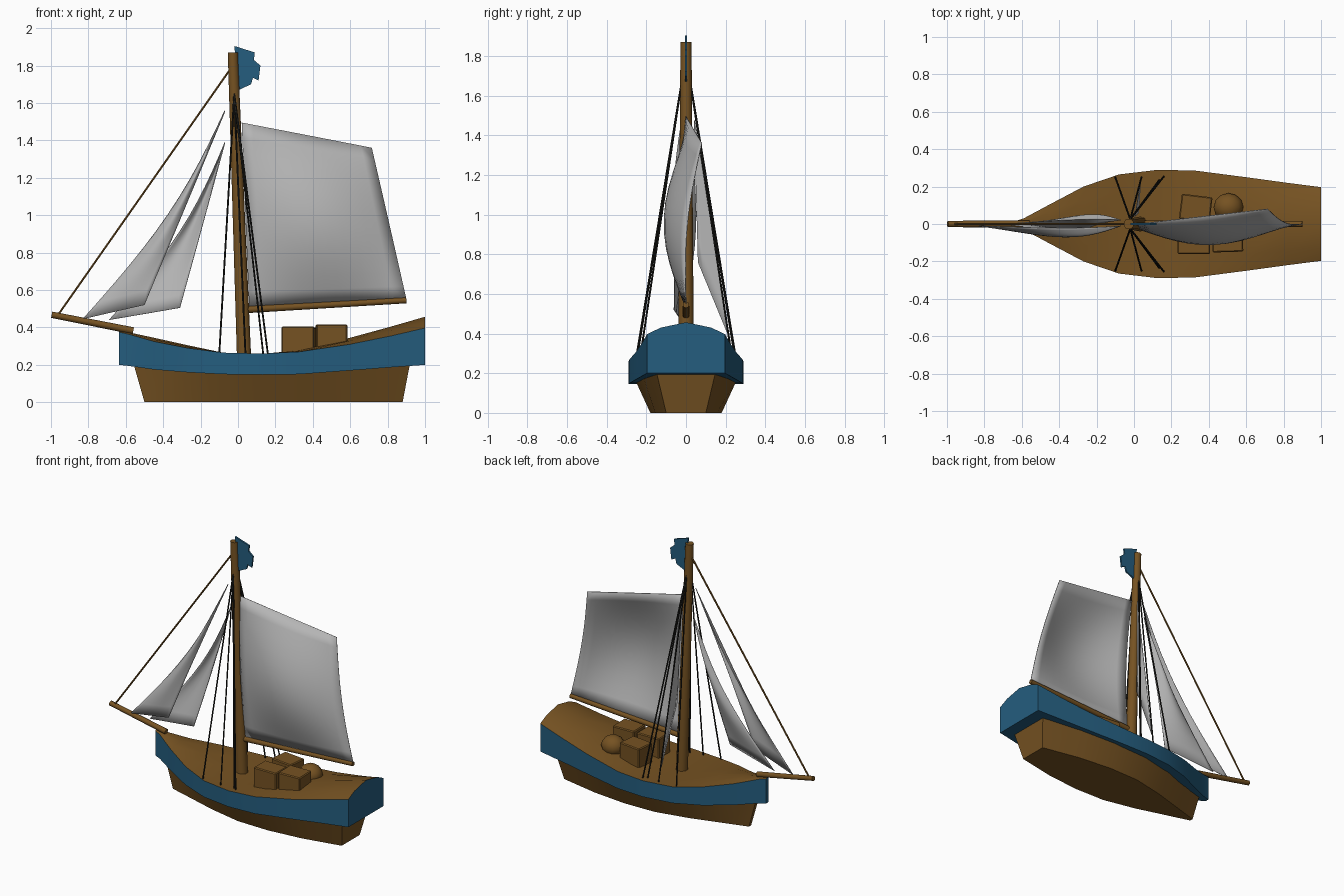
import bpy, bmesh, math
from mathutils import Vector

if "Cube" in bpy.data.objects:
    bpy.data.objects.remove(bpy.data.objects["Cube"])


def material(name, rgb):
    m = bpy.data.materials.new(name)
    m.diffuse_color = (*rgb, 1)
    m.use_nodes = True
    m.node_tree.nodes["Principled BSDF"].inputs["Base Color"].default_value = m.diffuse_color
    return m


WOOD = material("wood_brown", (0.18, 0.085, 0.016))
BLUE = material("hull_blue", (0.018, 0.11, 0.21))
CLOTH = material("sail_grey", (0.46, 0.46, 0.46))
ROPE = material("rope_dark", (0.012, 0.012, 0.010))


def make(name, bm, mats, angle=30):
    bmesh.ops.recalc_face_normals(bm, faces=bm.faces[:])
    me = bpy.data.meshes.new(name)
    bm.to_mesh(me)
    bm.free()
    for m in mats:
        me.materials.append(m)
    for p in me.polygons:
        p.use_smooth = True
    me.set_sharp_from_angle(angle=math.radians(angle))
    ob = bpy.data.objects.new(name, me)
    bpy.context.collection.objects.link(ob)
    return ob


def loft(bm, loops):
    """Skin closed loops of points and cap both ends."""
    rings = [[bm.verts.new(p) for p in lp] for lp in loops]
    n = len(rings[0])
    for a, b in zip(rings, rings[1:]):
        for i in range(n):
            j = (i + 1) % n
            bm.faces.new((a[i], a[j], b[j], b[i]))
    bm.faces.new(rings[0])
    bm.faces.new(rings[-1])


def spar(name, a, b, r1, r2, mat, sides=8):
    a, b = Vector(a), Vector(b)
    bm = bmesh.new()
    bmesh.ops.create_cone(bm, cap_ends=True, segments=sides, radius1=r1, radius2=r2,
                          depth=(b - a).length)
    ob = make(name, bm, [mat], 50)
    ob.location = (a + b) / 2
    ob.rotation_mode = 'QUATERNION'
    ob.rotation_quaternion = Vector((0, 0, 1)).rotation_difference(b - a)
    return ob


def sail(name, head_a, head_b, foot_a, foot_b, belly, luff_sag=0.0, n=12):
    """Bilinear cloth patch bulging in y, optionally sagging along its leading edge."""
    ha, hb, fa, fb = map(Vector, (head_a, head_b, foot_a, foot_b))
    bm = bmesh.new()
    g = []
    for i in range(n + 1):
        v = i / n
        row = []
        for j in range(n + 1):
            u = j / n
            p = ha.lerp(hb, u).lerp(fa.lerp(fb, u), v)
            p.y += belly * math.sin(math.pi * v) * (0.25 + 0.75 * math.sin(math.pi * u))
            p.x += luff_sag * math.sin(math.pi * v) * (1 - u)
            row.append(bm.verts.new(p))
        g.append(row)
    for i in range(n):
        for j in range(n):
            bm.faces.new((g[i][j], g[i][j + 1], g[i + 1][j + 1], g[i + 1][j]))
    bmesh.ops.remove_doubles(bm, verts=bm.verts[:], dist=1e-5)
    ob = make(name, bm, [CLOTH], 60)
    mod = ob.modifiers.new("thickness", 'SOLIDIFY')
    mod.thickness, mod.offset = 0.004, 0
    return ob


# Upper hull: x, half width, band bottom, band top, deck camber
STATIONS = [(-0.635, 0.015, 0.20, 0.375, 0.005), (-0.59, 0.03, 0.195, 0.365, 0.01),
            (-0.45, 0.105, 0.175, 0.325, 0.02), (-0.27, 0.20, 0.16, 0.29, 0.015),
            (-0.08, 0.265, 0.15, 0.265, 0.0), (0.13, 0.29, 0.147, 0.26, -0.005),
            (0.33, 0.285, 0.15, 0.27, 0.01), (0.6, 0.25, 0.17, 0.31, 0.035),
            (0.82, 0.22, 0.187, 0.355, 0.05), (1.0, 0.197, 0.20, 0.397, 0.06)]
bm = bmesh.new()
loft(bm, [[(x, -w, zb), (x, -w, zt), (x, -0.65 * w, zt + 0.55 * c), (x, 0, zt + c),
           (x, 0.65 * w, zt + 0.55 * c), (x, w, zt), (x, w, zb)]
          for x, w, zb, zt, c in STATIONS])
hull = make("upper_hull_and_deck", bm, [BLUE, WOOD])
for p in hull.data.polygons:
    if p.normal.z > 0.6:
        p.material_index = 1

# Lower hull: tapers inward to a flat bottom
LOWER = [(0.0, 0.015, 0.012), (0.12, 0.09, 0.06), (0.28, 0.19, 0.125), (0.45, 0.25, 0.175),
         (0.62, 0.255, 0.18), (0.8, 0.215, 0.155), (1.0, 0.15, 0.10)]
bm = bmesh.new()
loops = []
for t, wt, wb in LOWER:
    xt, xb = -0.56 + 1.48 * t, -0.5 + 1.38 * t
    z = 0.16 + 0.05 * (2 * t - 1) ** 2
    loops.append([(xb, -wb, 0), (xt, -wt, z), (xt, wt, z), (xb, wb, 0)])
loft(bm, loops)
make("lower_hull", bm, [WOOD])

# Spars
spar("mast", (0.033, 0, 0.22), (-0.028, 0, 1.87), 0.04, 0.028, WOOD, 10)
spar("bowsprit", (-0.56, 0, 0.382), (-0.996, 0, 0.468), 0.019, 0.017, WOOD)
spar("boom", (0.04, 0, 0.495), (0.9, 0, 0.545), 0.019, 0.016, WOOD)
spar("forestay", (-0.035, 0, 1.79), (-0.96, 0, 0.47), 0.006, 0.006, WOOD, 6)

# Shrouds, mirrored on both sides
for s, side in ((-1, "front"), (1, "back")):
    for i, (x, y, z) in enumerate(((-0.10, 0.25, 0.26), (0.04, 0.25, 0.255),
                                   (0.135, 0.235, 0.255), (0.16, 0.255, 0.255))):
        spar(f"shroud_{side}_{i + 1}", (-0.02, s * 0.025, 1.65), (x, s * y, z),
             0.005, 0.005, ROPE, 6)

# Sails
sail("main_sail", (0.02, 0.0, 1.495), (0.715, 0.08, 1.36), (0.06, 0, 0.51), (0.9, 0, 0.553), -0.13)
sail("outer_jib", (-0.07, -0.01, 1.56), (-0.072, -0.01, 1.55), (-0.83, -0.01, 0.445),
     (-0.50, -0.06, 0.52), -0.045, 0.075)
sail("inner_jib", (-0.07, 0.02, 1.39), (-0.072, 0.02, 1.38), (-0.69, 0.0, 0.44),
     (-0.31, -0.05, 0.505), 0.05, 0.07)
sail("furled_side_sail", (0.005, 0.04, 1.48), (0.006, 0.045, 1.47), (0.025, 0.06, 0.76),
     (0.035, 0.225, 0.36), 0.0, 0.0, 6)

# Pennant with a ragged end
bm = bmesh.new()
outline = [(-0.02, 1.905), (0.09, 1.87), (0.085, 1.83), (0.12, 1.80), (0.11, 1.72),
           (0.08, 1.735), (0.07, 1.70), (0.005, 1.67)]
loft(bm, [[(x, y, z) for x, z in outline] for y in (-0.006, 0.006)])
make("pennant", bm, [BLUE])

# Cargo crates
for i, (x, y, sx, sy, top, rot) in enumerate(((0.32, -0.095, 0.175, 0.13, 0.405, 0.0),
                                              (0.50, -0.08, 0.165, 0.14, 0.415, 0.03),
                                              (0.33, 0.085, 0.165, 0.135, 0.40, -0.12))):
    bm = bmesh.new()
    bmesh.ops.create_cube(bm, size=1)
    bmesh.ops.scale(bm, vec=(sx, sy, top - 0.25), verts=bm.verts[:])
    bmesh.ops.bevel(bm, geom=bm.edges[:], offset=0.006, segments=1, affect='EDGES')
    crate = make(f"crate_{i + 1}", bm, [WOOD])
    crate.location = (x, y, (top + 0.25) / 2)
    crate.rotation_euler.z = rot

# Cargo sack
bm = bmesh.new()
bmesh.ops.create_uvsphere(bm, u_segments=12, v_segments=8, radius=1)
bmesh.ops.scale(bm, vec=(0.08, 0.075, 0.07), verts=bm.verts[:])
make("cargo_sack", bm, [WOOD], 60).location = (0.505, 0.09, 0.335)
